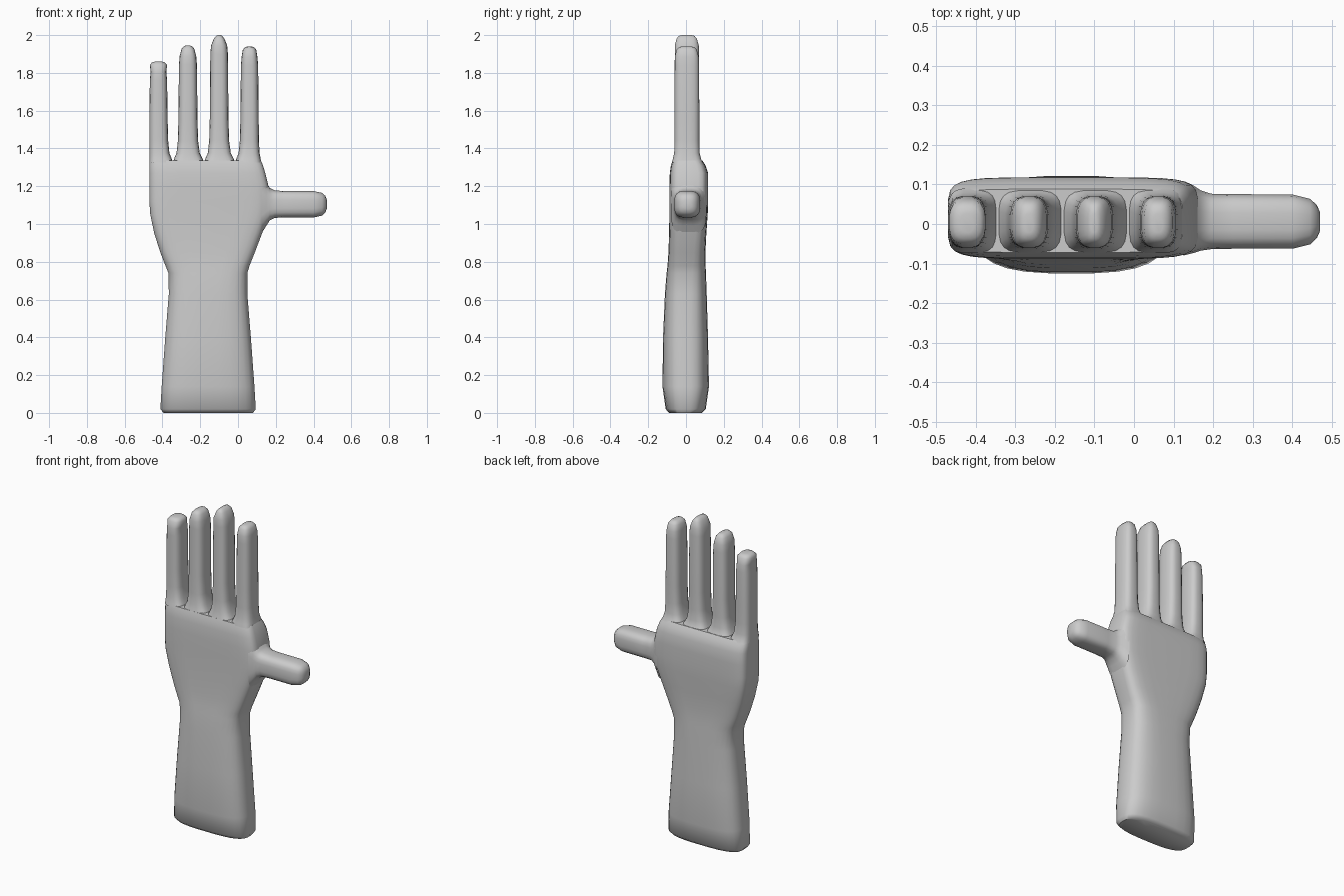
import bpy, bmesh, math
from mathutils import Vector

skin = bpy.data.materials.new("pale grey")
skin.diffuse_color = (0.6, 0.6, 0.6, 1)


def loft(name, rings, sides=28, sideways=False, cap_start=True):
    """Skin rounded-box rings: (height, a0, a1, y0, y1, squareness)."""
    bm = bmesh.new()
    loops = []
    for h, a0, a1, y0, y1, n in rings:
        loop = []
        for i in range(sides):
            t = 2 * math.pi * (i + 0.5) / sides
            c, s = math.cos(t), math.sin(t)
            a = (a0 + a1) / 2 + (a1 - a0) / 2 * math.copysign(abs(c) ** (2 / n), c)
            y = (y0 + y1) / 2 + (y1 - y0) / 2 * math.copysign(abs(s) ** (2 / n), s)
            loop.append(bm.verts.new(Vector((h, y, a) if sideways else (a, y, h))))
        loops.append(loop)
    for lo, hi in zip(loops, loops[1:]):
        for i in range(sides):
            j = (i + 1) % sides
            bm.faces.new((lo[i], lo[j], hi[j], hi[i]))
    if cap_start:
        bm.faces.new(loops[0][::-1])
    bm.faces.new(loops[-1])
    if sideways:
        bmesh.ops.reverse_faces(bm, faces=bm.faces[:])
    mesh = bpy.data.meshes.new(name)
    bm.to_mesh(mesh)
    bm.free()
    mesh.materials.append(skin)
    obj = bpy.data.objects.new(name, mesh)
    bpy.context.collection.objects.link(obj)
    bpy.ops.object.select_all(action='DESELECT')
    obj.select_set(True)
    bpy.context.view_layer.objects.active = obj
    bpy.ops.object.shade_smooth_by_angle(angle=math.radians(50))
    return obj


# forearm, wrist and palm
loft("forearm_and_palm", [
    (0.00, -0.395, 0.080, -0.090, 0.085, 3.0),
    (0.02, -0.412, 0.095, -0.108, 0.105, 3.0),
    (0.14, -0.405, 0.088, -0.125, 0.122, 3.0),
    (0.40, -0.386, 0.069, -0.122, 0.117, 3.0),
    (0.63, -0.367, 0.050, -0.112, 0.110, 3.2),
    (0.74, -0.369, 0.050, -0.103, 0.106, 3.6),
    (0.78, -0.385, 0.062, -0.098, 0.104, 4.0),
    (0.85, -0.412, 0.090, -0.093, 0.103, 4.5),
    (0.95, -0.444, 0.128, -0.090, 0.108, 5.0),
    (1.05, -0.465, 0.158, -0.088, 0.115, 6.0),
    (1.12, -0.470, 0.165, -0.088, 0.118, 6.0),
    (1.20, -0.470, 0.162, -0.088, 0.118, 6.0),
    (1.27, -0.470, 0.145, -0.086, 0.117, 6.0),
    (1.31, -0.470, 0.133, -0.080, 0.104, 6.0),
    (1.335, -0.468, 0.122, -0.072, 0.088, 6.0)])

# fingers: root span, shaft span, tip height, tip half width
fingers = {
    "little_finger": (-0.470, -0.345, -0.470, -0.372, 1.860, 0.034),
    "ring_finger": (-0.345, -0.180, -0.316, -0.214, 1.945, 0.022),
    "middle_finger": (-0.180, -0.015, -0.150, -0.050, 2.000, 0.016),
    "index_finger": (-0.015, 0.123, 0.012, 0.110, 1.940, 0.024)}
for name, (r0, r1, s0, s1, top, tip) in fingers.items():
    mid = (s0 + s1) / 2

    def span(k):
        return s0 + (r0 - s0) * k, s1 + (r1 - s1) * k

    loft(name, [
        (1.325, *span(1.0), -0.074, 0.090, 4.0),
        (1.345, *span(0.8), -0.070, 0.080, 3.5),
        (1.375, *span(0.35), -0.063, 0.073, 3.2),
        (1.44, *span(0.1), -0.061, 0.071, 3.0),
        (1.55, s0, s1, -0.061, 0.071, 3.0),
        (top - 0.10, s0 + 0.003, s1 - 0.003, -0.060, 0.070, 3.0),
        (top - 0.055, s0 + 0.007, s1 - 0.007, -0.060, 0.068, 3.0),
        (top - 0.018, mid - tip - 0.012, mid + tip + 0.012, -0.050, 0.058, 3.0),
        (top - 0.004, mid - tip, mid + tip, -0.038, 0.045, 2.6),
        (top, mid - tip * 0.5, mid + tip * 0.5, -0.022, 0.028, 2.4),
    ], sides=20, cap_start=False)

# thumb, pointing out sideways from the palm
loft("thumb", [
    (0.125, 0.950, 1.260, -0.080, 0.108, 4.0),
    (0.150, 0.990, 1.222, -0.074, 0.098, 3.5),
    (0.168, 1.018, 1.192, -0.068, 0.086, 3.2),
    (0.195, 1.032, 1.178, -0.064, 0.077, 3.2),
    (0.250, 1.034, 1.175, -0.063, 0.076, 3.2),
    (0.400, 1.034, 1.175, -0.063, 0.075, 3.2),
    (0.445, 1.044, 1.165, -0.052, 0.064, 3.0),
    (0.462, 1.060, 1.150, -0.036, 0.048, 2.8),
    (0.470, 1.080, 1.130, -0.018, 0.030, 2.4),
], sides=20, sideways=True, cap_start=False)
